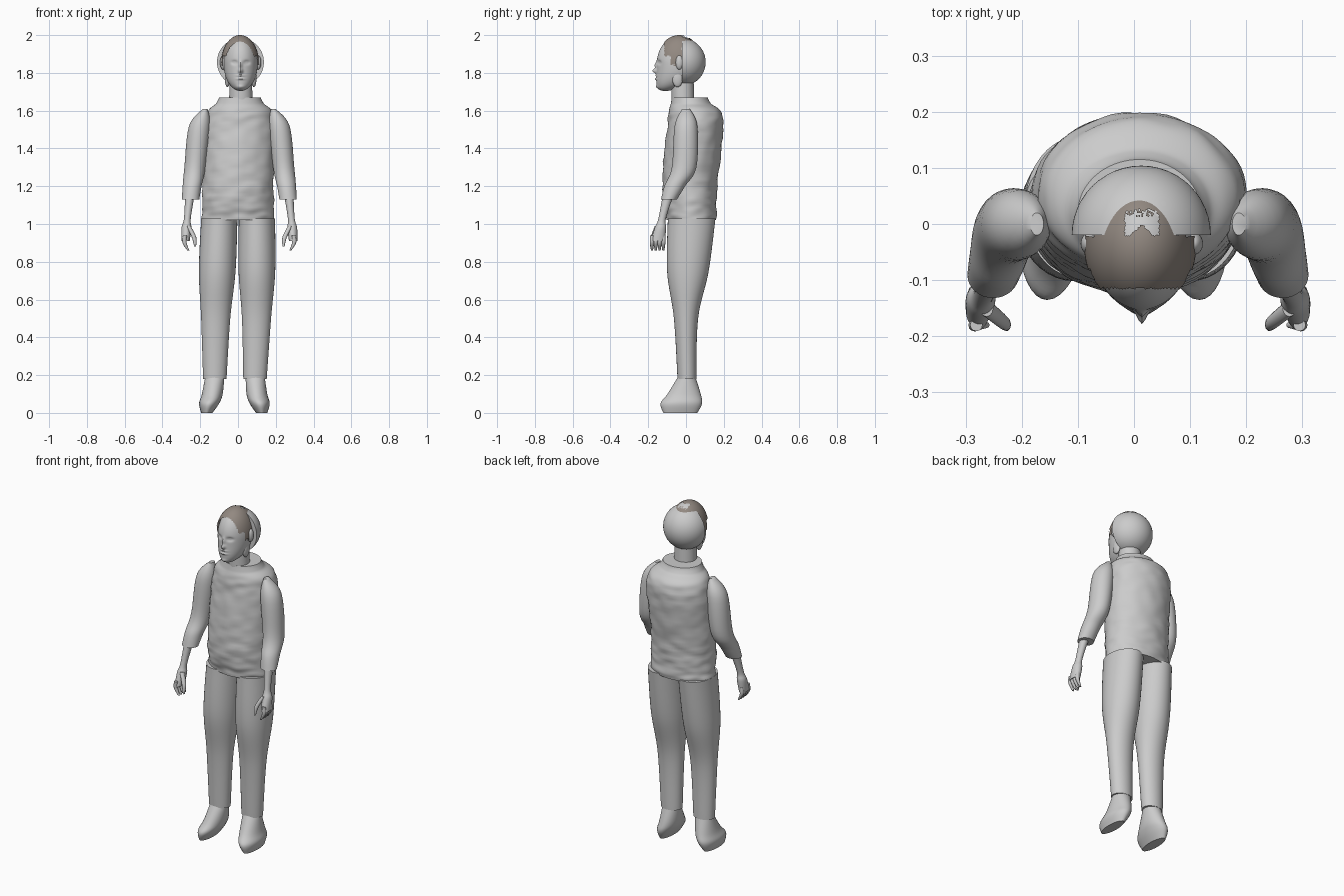
import bpy, bmesh, math, random
from mathutils import Vector, noise

random.seed(4)
if "Cube" in bpy.data.objects:
    bpy.data.objects.remove(bpy.data.objects["Cube"])


def material(name, colour):
    mat = bpy.data.materials.new(name)
    mat.use_nodes = True
    mat.diffuse_color = colour
    mat.node_tree.nodes["Principled BSDF"].inputs["Base Color"].default_value = colour
    return mat


GREY = material("light grey", (.6, .6, .6, 1))
BROWN = material("brown hair", (.29, .25, .22, 1))


def finish(name, bm, mat):
    """Turn a bmesh into a smooth object that keeps its hard edges."""
    bmesh.ops.recalc_face_normals(bm, faces=bm.faces)
    mesh = bpy.data.meshes.new(name)
    bm.to_mesh(mesh)
    bm.free()
    mesh.materials.append(mat)
    mesh.polygons.foreach_set("use_smooth", [True] * len(mesh.polygons))
    mesh.set_sharp_from_angle(angle=math.radians(45))
    bpy.context.collection.objects.link(bpy.data.objects.new(name, mesh))


def unchanged(point):
    return point


def spline(before, start, end, after, t):
    """Smooth blend from start to end, applied to every ring value."""
    return [b + t / 2 * (c - a + t * (2 * a - 5 * b + 4 * c - d + t * (3 * (b - c) + d - a)))
            for a, b, c, d in zip(before, start, end, after)]


def loft(name, rings, sides=32, steps=6, warp=unchanged):
    """Each ring is (height, centre x, half width, centre y, half depth)."""
    rows = []
    for i in range(len(rings) - 1):
        before, after = rings[max(i - 1, 0)], rings[min(i + 2, len(rings) - 1)]
        rows += [spline(before, rings[i], rings[i + 1], after, k / steps) for k in range(steps)]
    rows.append(rings[-1])
    angles = [math.tau * k / sides for k in range(sides)]
    bm = bmesh.new()
    loops = []
    for z, x, width, y, depth in rows:
        points = [Vector((x + width * math.cos(a), y + depth * math.sin(a), z)) for a in angles]
        loops.append([bm.verts.new(warp(point)) for point in points])
    for low, high in zip(loops, loops[1:]):
        for k in range(sides):
            bm.faces.new((low[k - 1], low[k], high[k], high[k - 1]))
    bm.faces.new(loops[0])
    bm.faces.new(loops[-1])
    finish(name, bm, GREY)


def ellipsoid(name, centre, radii, detail=32, warp=unchanged, keep=None, mat=GREY):
    """A stretched sphere, optionally reshaped by warp and trimmed by keep."""
    bm = bmesh.new()
    bmesh.ops.create_uvsphere(bm, u_segments=detail, v_segments=detail, radius=1)
    for vert in bm.verts:
        stretched = Vector(a * b for a, b in zip(vert.co, radii))
        vert.co = warp(Vector(centre) + stretched)
    if keep:
        unwanted = [f for f in bm.faces if not keep(f.calc_center_median())]
        bmesh.ops.delete(bm, geom=unwanted, context="FACES")
    finish(name, bm, mat)


# Shirt body, with cloth wrinkles fading out at the collar
def wrinkle(point):
    x, y, z = point
    outward = Vector((x, y - .04, 0)).normalized()
    fade = min(1, max(0, (1.62 - z) * 20))
    return point + outward * fade * .007 * noise.noise(Vector((x * 14, y * 14, z * 32)))


loft("shirt_body", [
    (1.02, 0, .193, .03, .13),
    (1.2, 0, .187, .02, .146),
    (1.55, .01, .185, .05, .147),
    (1.64, .01, .125, .025, .105),
    (1.67, .01, .11, .02, .095),
], sides=72, steps=16, warp=wrinkle)

loft("neck", [(1.6, .015, .064, -.015, .06), (1.78, .015, .058, -.02, .06)])

# Head: an egg whose jaw slides forward, with features pressed into the face
HEAD_X = .014
FEATURES = {  # offset from the middle, height, spread across, spread up, push forward
    "nose_tip": (0, 1.81, .01, .012, .022),
    "nose_bridge": (0, 1.84, .008, .02, .012),
    "eye_socket": (.033, 1.855, .015, .01, -.012),
    "eyeball": (.033, 1.855, .008, .005, .006),
    "upper_lip": (0, 1.786, .02, .004, .007),
    "lower_lip": (0, 1.768, .02, .005, .007),
    "chin": (0, 1.725, .02, .01, .006),
}


def face(point):
    point.y -= 3.5 * max(0, 1.85 - point.z) ** 2
    if point.y < -.07:
        across = abs(point.x - HEAD_X)
        for offset, height, wide, tall, push in FEATURES.values():
            reach = ((across - offset) / wide) ** 2 + ((point.z - height) / tall) ** 2
            point.y -= push * math.exp(-reach)
    return point


ellipsoid("head", (HEAD_X, -.036, 1.85), (.09, .118, .146), detail=100, warp=face)


# Hair: fringe, temples and crown with ragged edges and a thin patch on top
def hair_area(point):
    ragged = random.uniform(-.008, .008)
    x, y, z = abs(point.x - HEAD_X), point.y, point.z + ragged / 2
    if y < -.115:
        return False
    thin = x < .03 and -.02 < y < .02 + ragged and x + y > 0
    temple = y < -.02 and z > (1.89 if y < -.08 else 1.84)
    crown = z > 1.958 and y < .06 + ragged
    return (temple or crown) and not thin


ellipsoid("hair", (.011, -.036, 1.85), (.1, .123, .15), detail=100, keep=hair_area, mat=BROWN)


# Rounded shell behind the head, flat at the front
def flat_front(point):
    point.y = max(point.y, -.02)
    return point


ellipsoid("head_back_shell", (.013, -.02, 1.857), (.124, .124, .126), detail=48, warp=flat_front)

for side, label in ((1, "left"), (-1, "right")):
    ellipsoid(label + "_ear", (HEAD_X + side * .092, -.035, 1.855), (.017, .02, .038))
    ellipsoid(label + "_sideburn", (HEAD_X + side * .07, -.045, 1.77), (.014, .028, .045))

    # The arms mirror about a line just off centre
    def arm(point):
        return Vector((.007 + side * point.x, point.y, point.z))

    # The right leg drifts outwards towards the floor
    def leg(point):
        drift = 0 if side > 0 else .04 * (point.z - 1)
        return Vector((side * point.x + drift, point.y, point.z))

    loft(label + "_sleeve", [
        (1.61, .18, .012, 0, .02),
        (1.52, .21, .056, 0, .06),
        (1.3, .235, .056, -.01, .065),
        (1.2, .25, .05, -.06, .055),
        (1.13, .258, .046, -.09, .042),
    ], warp=arm)
    loft(label + "_forearm_and_palm", [
        (1.17, .26, .026, -.09, .03),
        (1.03, .275, .018, -.126, .02),
        (.98, .28, .026, -.135, .03),
        (.91, .285, .022, -.15, .038),
    ], warp=arm)

    # Fingers hang in a row and curl inwards
    for finger in range(4):
        y, thick = -.18 + .02 * finger, .011
        loft(f"{label}_finger_{finger + 1}", [
            (.94, .288, thick, y, thick),
            (.9, .29, thick, y, thick),
            (.86, .27, thick / 2, y, thick / 2),
        ], sides=12, warp=arm)
    loft(label + "_thumb", [
        (.99, .27, .012, -.15, .015),
        (.93, .24, .012, -.175, .012),
        (.88, .234, .005, -.185, .006),
    ], sides=12, warp=arm)

    loft(label + "_trouser_leg", [
        (.18, .09, .062, .005, .05),
        (.5, .098, .077, 0, .064),
        (.75, .1, .097, .01, .11),
        (1.03, .1, .096, .03, .126),
    ], sides=40, steps=8, warp=leg)
    loft(label + "_shoe", [
        (0, .125, .03, -.03, .09),
        (.05, .115, .053, -.025, .11),
        (.1, .1, .055, -.01, .088),
        (.2, .09, .05, .005, .042),
    ], warp=leg)
